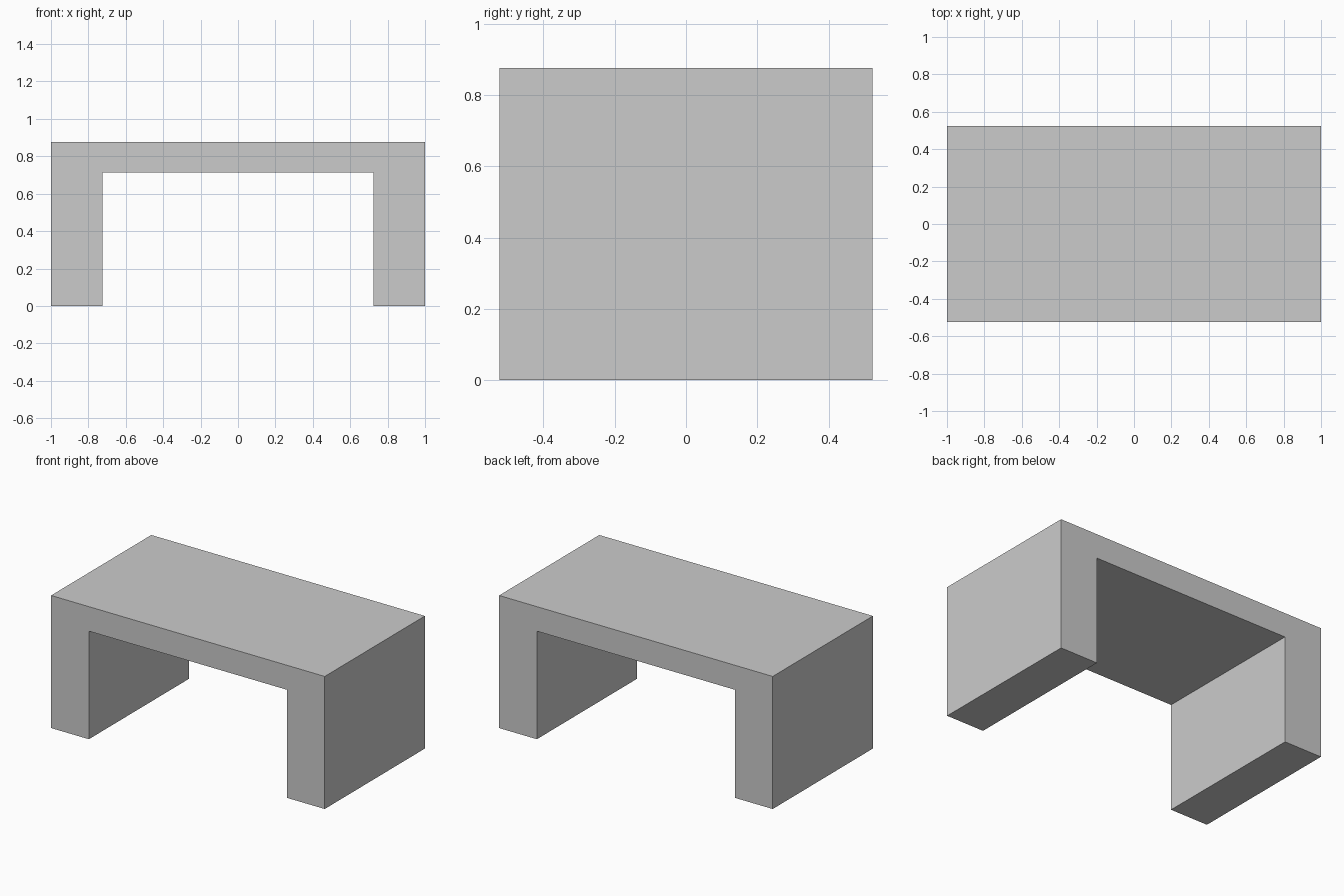
import bpy
import bmesh

if "Cube" in bpy.data.objects:
    bpy.data.objects.remove(bpy.data.objects["Cube"])

HALF_X, HALF_Y, TOP_Z = 1.0, 0.523, 0.876
INNER_X, INNER_Z = 0.724, 0.714

# Arch-shaped front profile: right half, then mirrored left half
right = [(INNER_X, INNER_Z), (INNER_X, 0), (HALF_X, 0), (HALF_X, TOP_Z)]
profile = right + [(-x, z) for x, z in reversed(right)]

# Extrude the profile from front to back
bm = bmesh.new()
face = bm.faces.new([bm.verts.new((x, -HALF_Y, z)) for x, z in profile])
extruded = bmesh.ops.extrude_face_region(bm, geom=[face], use_keep_orig=True)
moved = [g for g in extruded["geom"] if isinstance(g, bmesh.types.BMVert)]
bmesh.ops.translate(bm, verts=moved, vec=(0, 2 * HALF_Y, 0))
bmesh.ops.recalc_face_normals(bm, faces=bm.faces)

# Bench: top slab and two side legs in one solid piece
mesh = bpy.data.meshes.new("bench")
bm.to_mesh(mesh)
bm.free()
bench = bpy.data.objects.new("bench", mesh)
bpy.context.collection.objects.link(bench)
